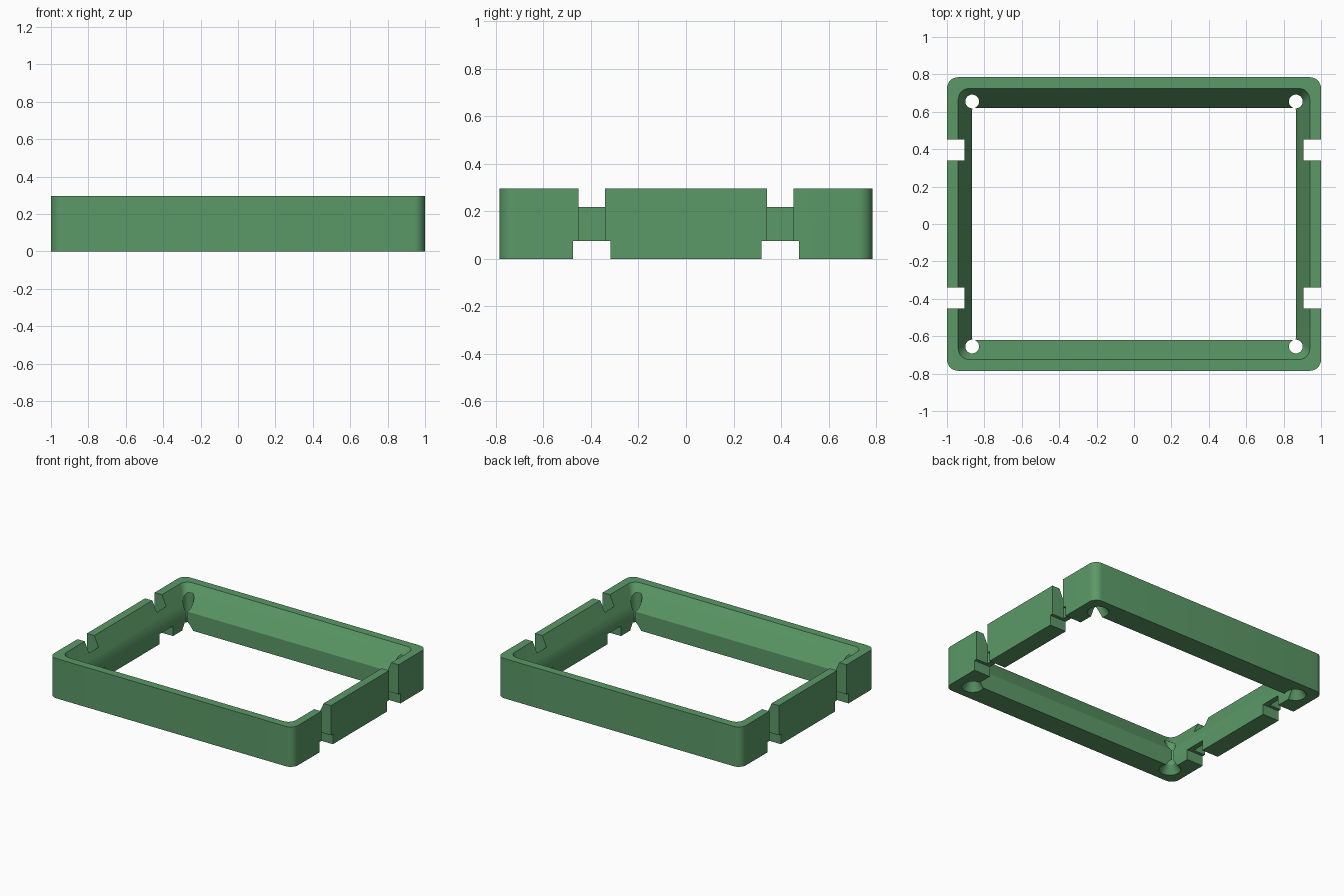
import bpy, bmesh, math
from mathutils import Matrix

if "Cube" in bpy.data.objects:
    bpy.data.objects.remove(bpy.data.objects["Cube"])

HEIGHT = 0.295
COLOUR = (0.105, 0.32, 0.135, 1)

green = bpy.data.materials.new("frame_green")
green.use_nodes = True
green.diffuse_color = COLOUR
green.node_tree.nodes["Principled BSDF"].inputs["Base Color"].default_value = COLOUR


def make_object(name, bm):
    bmesh.ops.recalc_face_normals(bm, faces=bm.faces)
    mesh = bpy.data.meshes.new(name)
    bm.to_mesh(mesh)
    bm.free()
    mesh.materials.append(green)
    obj = bpy.data.objects.new(name, mesh)
    bpy.context.collection.objects.link(obj)
    return obj


def rounded_loop(bm, hx, hy, radius, z, steps=8):
    """Ring of vertices around a rounded rectangle."""
    ring = []
    for corner, (sx, sy) in enumerate([(1, 1), (-1, 1), (-1, -1), (1, -1)]):
        for i in range(steps + 1):
            a = math.pi / 2 * (corner + i / steps)
            ring.append(bm.verts.new((sx * (hx - radius) + radius * math.cos(a),
                                      sy * (hy - radius) + radius * math.sin(a), z)))
    return ring


# Frame: straight outside, inside sloping down to a short upright lip
bm = bmesh.new()
rings = [rounded_loop(bm, *spec) for spec in (
    (1.0, 0.785, 0.06, 0), (1.0, 0.785, 0.06, HEIGHT),
    (0.94, 0.725, 0.06, HEIGHT), (0.865, 0.62, 0.01, 0.13),
    (0.865, 0.62, 0.01, 0))]
for k, lower in enumerate(rings):
    upper = rings[(k + 1) % len(rings)]
    for i in range(len(lower)):
        j = (i + 1) % len(lower)
        bm.faces.new((lower[i], lower[j], upper[j], upper[i]))
frame = make_object("frame", bm)


def box(bm, x0, x1, y0, y1, z0, z1):
    size = Matrix.Diagonal((x1 - x0, y1 - y0, z1 - z0, 1))
    middle = Matrix.Translation(((x0 + x1) / 2, (y0 + y1) / 2, (z0 + z1) / 2))
    bmesh.ops.create_cube(bm, size=1, matrix=middle @ size)


def cone(bm, x, y, r0, r1, z0, z1):
    bmesh.ops.create_cone(bm, cap_ends=True, segments=32, radius1=r0, radius2=r1,
                          depth=z1 - z0, matrix=Matrix.Translation((x, y, (z0 + z1) / 2)))


def cut(name, build):
    """Subtract one set of shapes, repeated at all four corners or sides."""
    bm = bmesh.new()
    for sx in (-1, 1):
        for sy in (-1, 1):
            build(bm, sx, sy)
    cutter = make_object(name, bm)
    mod = frame.modifiers.new(name, "BOOLEAN")
    mod.object = cutter
    mod.operation = "DIFFERENCE"
    mod.solver = "EXACT"
    bpy.context.view_layer.objects.active = frame
    bpy.ops.object.modifier_apply(modifier=name)
    bpy.data.objects.remove(cutter)


# Upright strap notches in the side walls
cut("strap_notch", lambda bm, sx, sy: box(
    bm, *sorted((sx * 0.905, sx * 1.1)), *sorted((sy * 0.34, sy * 0.452)), -0.1, 0.4))
# Wider channels under the side walls
cut("strap_channel", lambda bm, sx, sy: box(
    bm, *sorted((sx * 0.8, sx * 1.1)), *sorted((sy * 0.317, sy * 0.475)), -0.1, 0.075))
# Corner screw holes and their countersinks
cut("screw_hole", lambda bm, sx, sy: cone(
    bm, sx * 0.865, sy * 0.655, 0.037, 0.037, -0.1, 0.4))
cut("countersink", lambda bm, sx, sy: cone(
    bm, sx * 0.865, sy * 0.655, 0.08, 0.035, -0.01, 0.06))

bpy.ops.object.select_all(action="DESELECT")
frame.select_set(True)
bpy.context.view_layer.objects.active = frame
bpy.ops.object.shade_smooth_by_angle(angle=math.radians(30))
